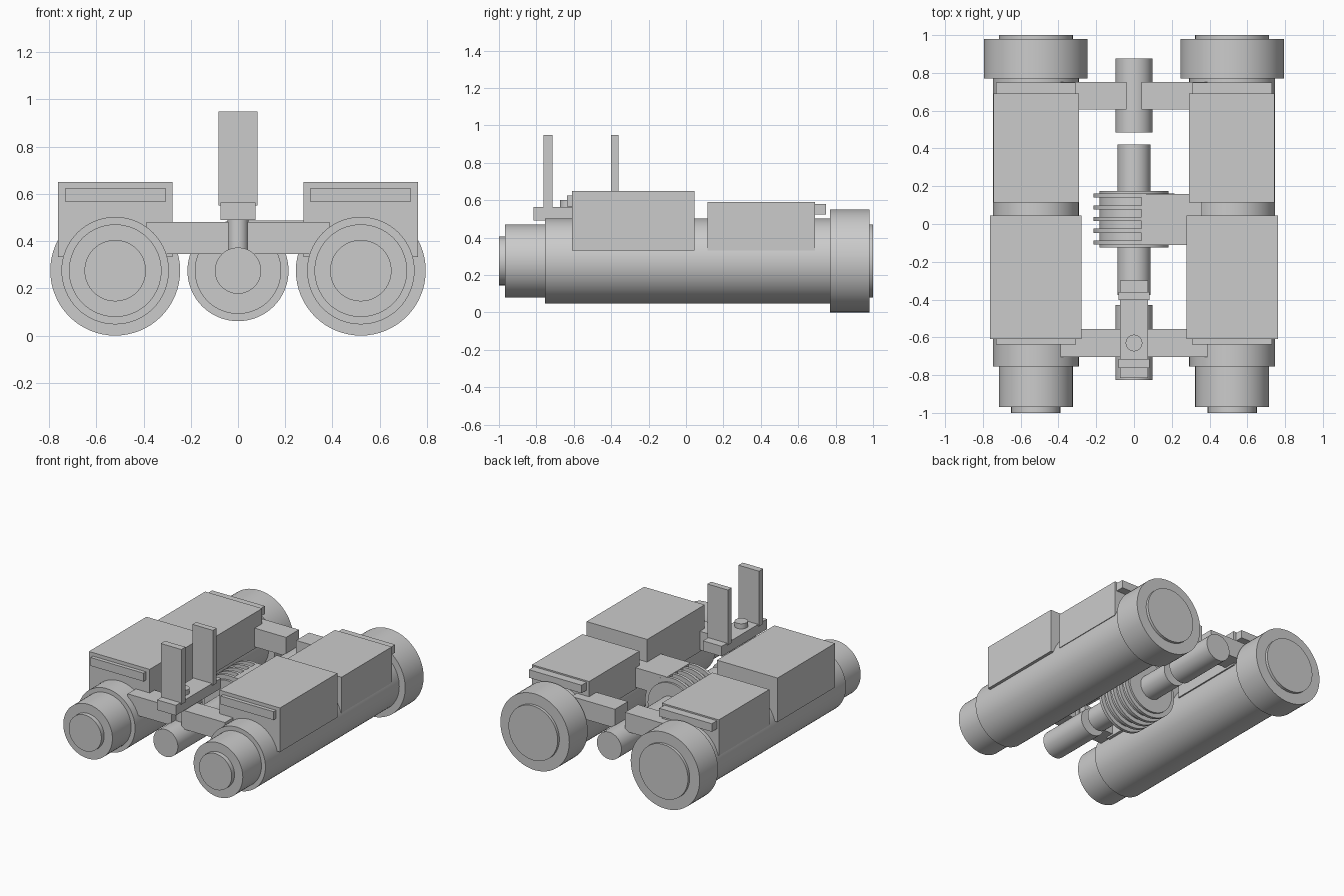
import bpy, bmesh, math

if "Cube" in bpy.data.objects:
    bpy.data.objects.remove(bpy.data.objects["Cube"])

grey = bpy.data.materials.new("plain_grey")
grey.diffuse_color = (0.6, 0.6, 0.6, 1)
grey.use_nodes = True
grey.node_tree.nodes["Principled BSDF"].inputs["Base Color"].default_value = grey.diffuse_color
CZ = 0.275   # height of all tube axes
BX = 0.52    # side offset of the main barrels


def finish(name, bm, smooth=False):
    bmesh.ops.recalc_face_normals(bm, faces=bm.faces)
    me = bpy.data.meshes.new(name)
    bm.to_mesh(me)
    bm.free()
    me.materials.append(grey)
    ob = bpy.data.objects.new(name, me)
    bpy.context.collection.objects.link(ob)
    if smooth:
        bpy.ops.object.select_all(action='DESELECT')
        ob.select_set(True)
        bpy.context.view_layer.objects.active = ob
        bpy.ops.object.shade_smooth_by_angle(angle=math.radians(30))
    return ob


def box(name, x0, x1, y0, y1, z0, z1):
    bm = bmesh.new()
    bmesh.ops.create_cube(bm, size=1)
    for v in bm.verts:
        v.co = ((x0 + x1) / 2 + v.co.x * (x1 - x0),
                (y0 + y1) / 2 + v.co.y * (y1 - y0),
                (z0 + z1) / 2 + v.co.z * (z1 - z0))
    return finish(name, bm)


def lathe(name, profile, x=0, seg=64):
    """Closed turned solid along y from (y, radius) pairs."""
    bm = bmesh.new()
    rings = []
    for y, r in profile:
        rings.append([bm.verts.new((x + r * math.cos(2 * math.pi * i / seg), y,
                                    CZ + r * math.sin(2 * math.pi * i / seg)))
                      for i in range(seg)])
    for a, b in zip(rings, rings[1:]):
        for i in range(seg):
            j = (i + 1) % seg
            bm.faces.new((a[i], a[j], b[j], b[i]))
    bm.faces.new(rings[0])
    bm.faces.new(rings[-1])
    return finish(name, bm, True)


def span(s, x0, x1):
    return sorted((s * x0, s * x1))


for s, side in ((-1, "left"), (1, "right")):
    # main barrel with eyepiece in front and lens hood behind
    lathe(side + "_barrel", [(-1, 0.13), (-0.968, 0.13), (-0.968, 0.196), (-0.755, 0.196),
                             (-0.755, 0.2275), (0.77, 0.2275), (0.77, 0.275),
                             (0.98, 0.275), (0.98, 0.196), (1, 0.196)], s * BX)
    # housings on top of the barrel
    box(side + "_front_housing", *span(s, 0.278, 0.762), -0.61, 0.045, 0.332, 0.65)
    box(side + "_front_strip", *span(s, 0.307, 0.73), -0.637, -0.60, 0.565, 0.625)
    box(side + "_rear_housing", *span(s, 0.29, 0.745), 0.115, 0.69, 0.332, 0.59)
    box(side + "_rear_strip", *span(s, 0.31, 0.73), 0.68, 0.748, 0.522, 0.58)
    # bridge arms towards the centre tube
    box(side + "_front_bridge", *span(s, 0.04, 0.388), -0.703, -0.555, 0.345, 0.48)
    box(side + "_rear_bridge", *span(s, 0.04, 0.388), 0.605, 0.752, 0.345, 0.48)

# centre hinge tubes
lathe("front_hinge_tube", [(-0.825, 0.098), (-0.43, 0.098)])
lathe("rear_hinge_tube", [(0.485, 0.098), (0.875, 0.098)])
lathe("focus_shaft", [(-0.375, 0.088), (0.42, 0.088)])

# ribbed focus drum
drum = [(-0.125, 0.183)]
for k in range(5):
    y = -0.098 + k * 0.062
    drum += [(y - 0.011, 0.183), (y - 0.011, 0.214), (y + 0.011, 0.214), (y + 0.011, 0.183)]
lathe("focus_drum", drum + [(0.175, 0.183)])
box("focus_mount", 0.04, 0.36, -0.11, 0.16, 0.345, 0.487)

# sight rail, its post and two upright plates
box("sight_rail", -0.075, 0.075, -0.815, -0.30, 0.49, 0.563)
bm = bmesh.new()
bmesh.ops.create_cone(bm, cap_ends=True, segments=48, radius1=0.044, radius2=0.044, depth=0.25)
bmesh.ops.translate(bm, verts=bm.verts, vec=(0, -0.63, 0.475))
finish("sight_post", bm, True)
box("front_sight_plate", -0.082, 0.082, -0.763, -0.715, 0.55, 0.948)
box("rear_sight_plate", -0.082, 0.082, -0.402, -0.36, 0.55, 0.948)
